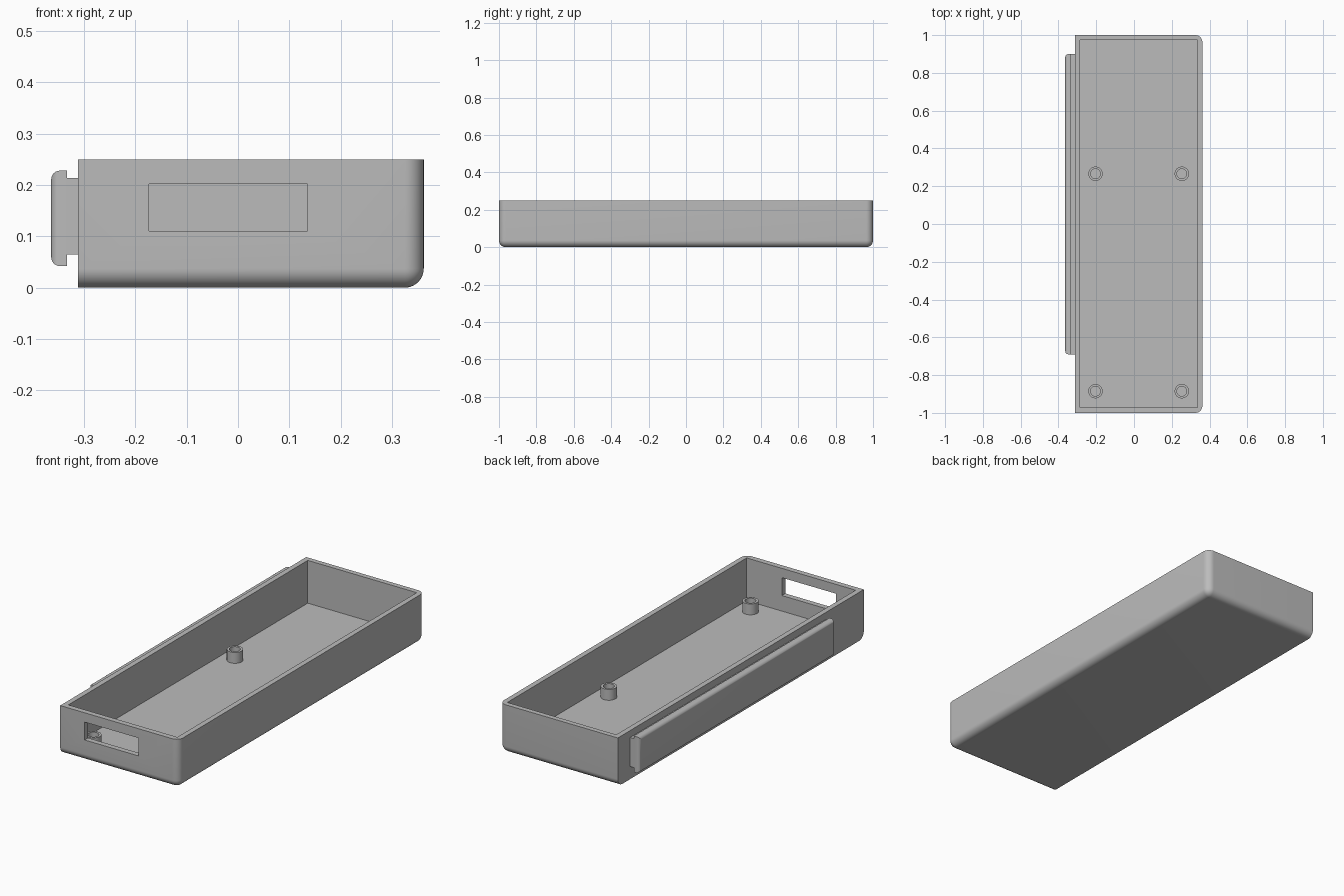
import bpy, bmesh, math
from mathutils import Vector

if "Cube" in bpy.data.objects:
    bpy.data.objects.remove(bpy.data.objects["Cube"], do_unlink=True)

grey = bpy.data.materials.new("plain grey")
grey.use_nodes = True
COLOUR = (0.5, 0.5, 0.5, 1)
grey.diffuse_color = COLOUR
grey.node_tree.nodes["Principled BSDF"].inputs["Base Color"].default_value = COLOUR

LEFT, RIGHT, HEIGHT, FLOOR = -0.312, 0.362, 0.25, 0.03


def finish(name, bm):
    bmesh.ops.recalc_face_normals(bm, faces=bm.faces)
    mesh = bpy.data.meshes.new(name)
    bm.to_mesh(mesh)
    bm.free()
    mesh.materials.append(grey)
    obj = bpy.data.objects.new(name, mesh)
    bpy.context.collection.objects.link(obj)
    return obj


def box(low, high):
    bm = bmesh.new()
    bmesh.ops.create_cube(bm, size=1)
    low, high = Vector(low), Vector(high)
    for v in bm.verts:
        v.co = (low + high) / 2 + v.co * (high - low)
    return bm


def round_edges(bm, rule, radius, segments):
    edges = [e for e in bm.edges if rule((e.verts[0].co + e.verts[1].co) / 2)]
    bmesh.ops.bevel(bm, geom=edges, offset=radius, offset_type='OFFSET',
                    segments=segments, profile=0.5, affect='EDGES')


def activate(obj):
    bpy.ops.object.select_all(action='DESELECT')
    obj.select_set(True)
    bpy.context.view_layer.objects.active = obj


def smooth(obj):
    activate(obj)
    bpy.ops.object.shade_smooth_by_angle(angle=math.radians(30))


def cut(obj, low, high):
    cutter = finish("cutter", box(low, high))
    cutter.hide_render = True
    mod = obj.modifiers.new("cut", 'BOOLEAN')
    mod.operation, mod.solver, mod.object = 'DIFFERENCE', 'EXACT', cutter
    activate(obj)
    bpy.ops.object.modifier_apply(modifier=mod.name)
    bpy.data.objects.remove(cutter, do_unlink=True)


# Tray: rounded underneath and down the +x corners, sharp on the rail side
bm = box((LEFT, -1, 0), (RIGHT, 1, HEIGHT))
mid_x = (LEFT + RIGHT) / 2


def tray_edge(c):
    under = c.z < 0.01 and c.x > mid_x - 0.01
    upright = c.x > RIGHT - 0.01 and abs(c.y) > 0.9 and c.z < HEIGHT - 0.01
    return under or upright


round_edges(bm, tray_edge, 0.037, 10)
tray = finish("tray", bm)
cut(tray, (-0.285, -0.972, FLOOR), (0.335, 0.974, 0.4))
# Opening through the front wall
cut(tray, (-0.173, -1.1, 0.11), (0.135, -0.9, 0.202))
smooth(tray)

# Side rail: narrow neck and wider head with a rounded outer face
finish("rail_neck", box((-0.335, -0.69, 0.065), (LEFT + 0.002, 0.9, 0.214)))
bm = box((-0.364, -0.69, 0.042), (-0.333, 0.9, 0.228))
round_edges(bm, lambda c: c.x < -0.36, 0.017, 6)
smooth(finish("rail_head", bm))

# Hollow screw posts standing on the floor
for x in (-0.204, 0.253):
    for y in (-0.885, 0.266):
        bm = bmesh.new()
        profile = [(0.038, FLOOR - 0.005), (0.038, 0.086), (0.026, 0.086), (0.026, FLOOR)]
        verts = [bm.verts.new((x + r, y, z)) for r, z in profile]
        edges = [bm.edges.new(pair) for pair in zip(verts, verts[1:])]
        bmesh.ops.spin(bm, geom=verts + edges, cent=(x, y, 0), axis=(0, 0, 1),
                       angle=math.tau, steps=40)
        bmesh.ops.remove_doubles(bm, verts=bm.verts, dist=0.0005)
        # close both ends so the post is solid around a blind hole
        bmesh.ops.holes_fill(bm, edges=[e for e in bm.edges if e.is_boundary])
        smooth(finish("screw_post", bm))
